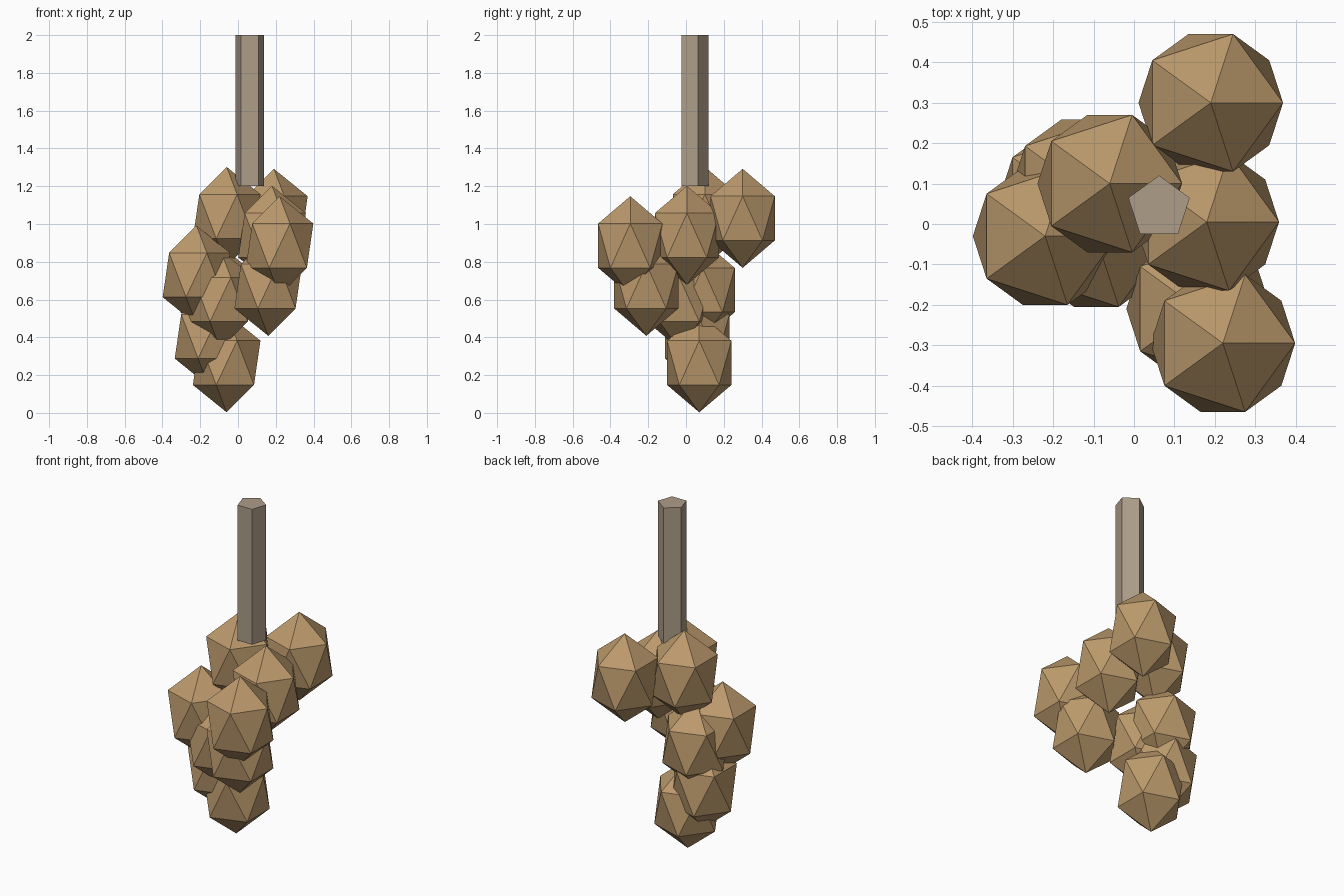
import bpy

if "Cube" in bpy.data.objects:
    bpy.data.objects.remove(bpy.data.objects["Cube"])


def material(name, color):
    m = bpy.data.materials.new(name)
    m.diffuse_color = color
    m.use_nodes = True
    m.node_tree.nodes["Principled BSDF"].inputs["Base Color"].default_value = m.diffuse_color
    return m


fruit_mat = material("fruit_tan", (0.50, 0.32, 0.15, 1))
stem_mat = material("stem_taupe", (0.42, 0.34, 0.25, 1))

# Hanging cluster of stretched low-poly fruits, top to bottom
centres = [
    (-0.06, 0.10, 1.04),
    (0.19, 0.30, 1.03),
    (0.18, 0.005, 0.94),
    (0.22, -0.295, 0.885),
    (-0.22, -0.03, 0.73),
    (0.16, -0.21, 0.67),
    (-0.125, 0.088, 0.65),
    (-0.093, -0.035, 0.60),
    (-0.156, 0.06, 0.405),
    (-0.06, 0.07, 0.265),
]
for i, centre in enumerate(centres, 1):
    bpy.ops.mesh.primitive_ico_sphere_add(subdivisions=1, radius=0.2, location=centre)
    fruit = bpy.context.object
    fruit.name = f"fruit_{i}"
    fruit.scale.z = 1.31
    fruit.data.materials.append(fruit_mat)

# Five-sided stem
bpy.ops.mesh.primitive_cylinder_add(vertices=5, radius=0.08, depth=0.8,
                                    location=(0.062, 0.04, 1.6))
stem = bpy.context.object
stem.name = "stem"
stem.data.materials.append(stem_mat)
